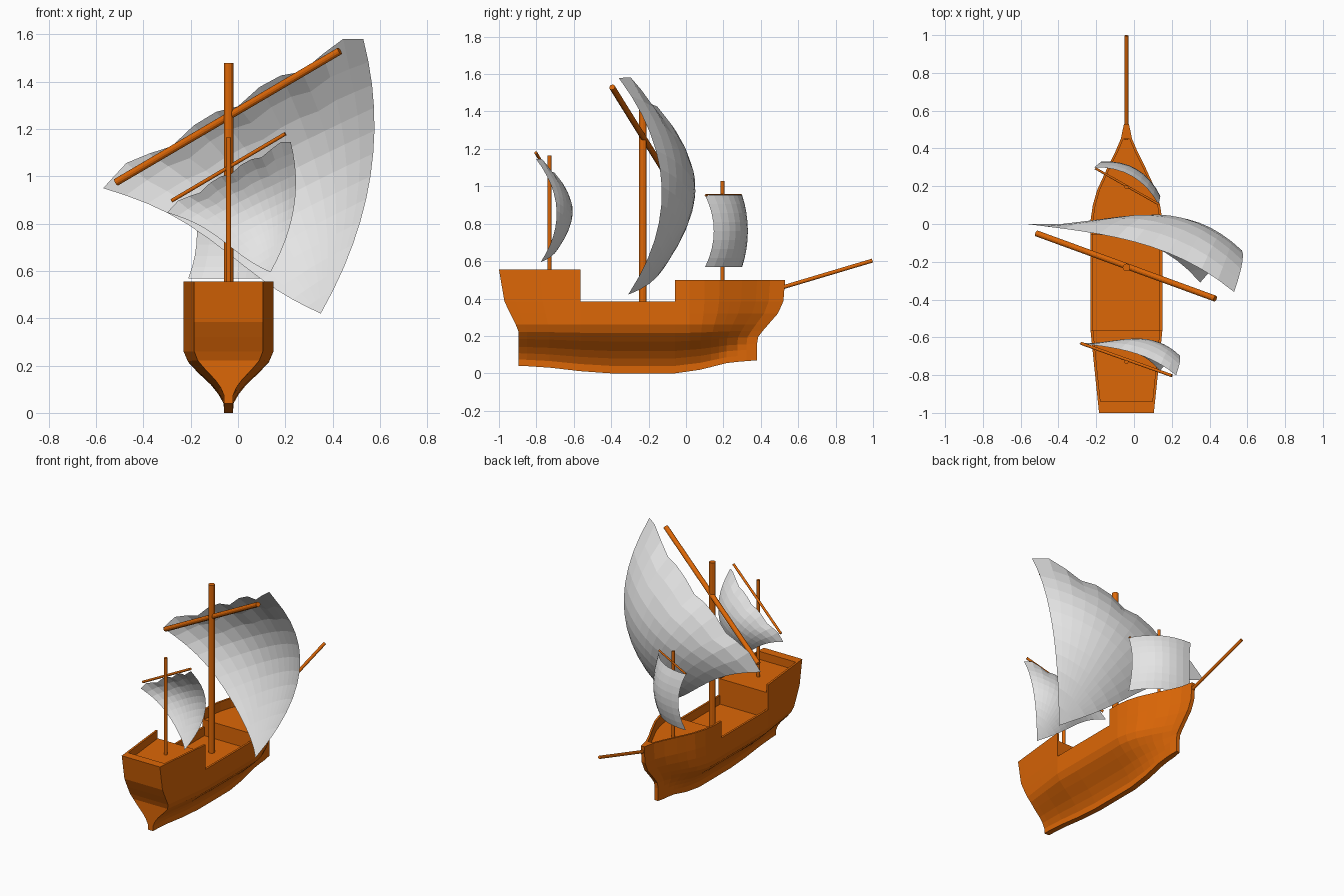
import bpy, bmesh, math
from mathutils import Vector

if "Cube" in bpy.data.objects:
    bpy.data.objects.remove(bpy.data.objects["Cube"])

CX = -0.04  # ship centre line


def material(name, rgb):
    m = bpy.data.materials.new(name)
    m.diffuse_color = (*rgb, 1)
    m.use_nodes = True
    m.node_tree.nodes["Principled BSDF"].inputs["Base Color"].default_value = m.diffuse_color
    return m


WOOD = material("orange wood", (0.72, 0.135, 0.002))
CLOTH = material("pale sailcloth", (0.78, 0.78, 0.78))


def finish(bm, name, mat, normals=True):
    bmesh.ops.remove_doubles(bm, verts=bm.verts, dist=1e-5)
    if normals:
        bmesh.ops.recalc_face_normals(bm, faces=bm.faces)
    me = bpy.data.meshes.new(name)
    bm.to_mesh(me)
    bm.free()
    me.materials.append(mat)
    ob = bpy.data.objects.new(name, me)
    bpy.context.collection.objects.link(ob)
    return ob


def interp(table, t):
    if t <= table[0][0]:
        return table[0][1]
    for (a, p), (b, q) in zip(table, table[1:]):
        if t <= b:
            return p + (q - p) * (t - a) / (b - a)
    return table[-1][1]


def add_quads(bm, rows):
    for a, b in zip(rows, rows[1:]):
        for k in range(len(a) - 1):
            bm.faces.new((a[k], a[k + 1], b[k + 1], b[k]))


# Hull: one loft with raised castles, bulwarks and sunken decks
STERN = [(0, -.895), (.23, -.895), (.38, -.97), (.555, -1)]
BOW = [(0, .38), (.16, .38), (.25, .43), (.33, .50), (.41, .53)]
KEEL = [(-.895, .04), (-.78, .036), (-.65, .022), (-.47, 0), (-.06, 0),
        (.08, .02), (.23, .058), (.38, .07)]
BEAM = [(-1, .145), (-.57, .19), (.02, .19), (.10, .178), (.18, .155), (.30, .10),
        (.38, .06), (.45, .03), (.53, .013)]
SECTION = [(0, .10), (.04, .11), (.08, .23), (.12, .40), (.17, .68), (.215, .9),
           (.26, 1), (.32, 1), (.385, 1)]
# station: y, rail height, deck height
STATIONS = [(-1, .555, .555), (-.94, .555, .555), (-.94, .555, .50), (-.78, .555, .50),
            (-.565, .555, .50), (-.565, .385, .325), (-.4, .385, .325), (-.2, .385, .325),
            (-.058, .385, .325), (-.058, .5, .435), (.02, .5, .435), (.10, .5, .435),
            (.18, .5, .435), (.24, .5, .435), (.30, .5, .435), (.38, .5, .435),
            (.45, .5, .435), (.45, .5, .5), (.53, .5, .5)]


def raked(y, z):
    if y < -.57:
        return -.57 + (y + .57) * (interp(STERN, z) + .57) / -.43
    if y > .02:
        return .02 + (y - .02) * (interp(BOW, z) - .02) / .51
    return y


def hull():
    bm = bmesh.new()
    rows = []
    for y, top, deck in STATIONS:
        hw = interp(BEAM, y)
        half = []
        for z, f in SECTION:
            yy = raked(y, z)
            lift = interp(KEEL, yy) * max(0, 1 - z / .26)
            half.append((max(hw * f, min(hw, .019)), yy, z + lift))
        yt = raked(y, top)
        inner = max(hw - .014, .004)
        half += [(hw, yt, top), (inner, yt, top), (inner, yt, deck)]
        loop = [(CX + x, b, c) for x, b, c in half]
        loop += [(CX - x, b, c) for x, b, c in reversed(half)]
        rows.append([bm.verts.new(p) for p in loop])
    add_quads(bm, [r + r[:1] for r in rows])
    for r in (rows[0], rows[-1]):  # transom and stem
        for k in range(len(r) // 2 - 1):
            bm.faces.new((r[k], r[k + 1], r[-2 - k], r[-1 - k]))
    return finish(bm, "hull", WOOD)


hull()


# Masts, yards and bowsprit
def spar(name, a, b, r, sides=12):
    a, b = Vector(a), Vector(b)
    bm = bmesh.new()
    bmesh.ops.create_cone(bm, cap_ends=True, segments=sides, radius1=r, radius2=r,
                          depth=(b - a).length)
    ob = finish(bm, name, WOOD)
    ob.rotation_mode = 'QUATERNION'
    ob.rotation_quaternion = (b - a).to_track_quat('Z', 'Y')
    ob.location = (a + b) / 2


spar("main_mast", (CX, -.23, .32), (CX, -.23, 1.48), .02)
spar("aft_mast", (CX, -.73, .49), (CX, -.73, 1.165), .0105)
spar("fore_mast", (CX, .195, .42), (CX, .195, 1.028), .0105)
spar("bowsprit", (CX, .45, .44), (CX, .997, .603), .0105)
spar("main_yard", (-.515, -.05, .975), (.43, -.395, 1.53), .016)
spar("aft_yard", (-.28, -.632, .897), (.20, -.803, 1.18), .008)
spar("fore_yard", (-.205, .295, .952), (.13, .105, .952), .006)


# Lateen sails: curved triangular patch from head (yard side) down to the clew
def lateen(name, scale, offset, n=12):
    L, R, C = Vector((-.57, 0, .95)), Vector((.53, -.36, 1.58)), Vector((.35, -.31, .42))

    def control(mid, a, b):
        return 2 * Vector(mid) - (a + b) / 2
    LR = control((0, -.06, 1.31), L, R)
    RC = control((.56, -.13, 1.0), R, C)
    CL = control((-.05, -.03, .68), C, L)
    bm = bmesh.new()
    rows = []
    for j in range(n + 1):
        row = []
        for i in range(n + 1):
            s, w = i / n, j / n
            u, v = (1 - w) * (1 - s), (1 - w) * s
            p = (L * u * u + R * v * v + C * w * w
                 + 2 * (LR * u * v + RC * v * w + CL * w * u))
            # belly, with the narrow side pulled back
            p.y += 27 * u * v * w * .088 - 6.75 * u * u * (1 - u) * .04
            # wavy lower edge
            p.z += .03 * math.sin(2 * math.pi * w) * (1 - s) ** 2
            # scalloped head between lashings
            p.z += .035 * (abs(math.sin(4 * math.pi * s)) - .4) * max(0, 1 - 4 * w) * min(1, 8 * s * (1 - s))
            # blunt raised corners at both ends of the head
            if j == 0 and i in (1, n - 1):
                p.z += .03
            row.append(bm.verts.new(p * scale + Vector(offset)))
        rows.append(row)
    add_quads(bm, rows)
    finish(bm, name, CLOTH)


lateen("main_sail", 1, (0, 0, 0))
lateen("aft_sail", .475, (-.029, -.63, .395))


# Square fore sail bellied forward of its yard
def fore_sail(n=8):
    A, B = Vector((-.21, .30, 0)), Vector((.13, .102, 0))
    out = Vector((.51, .86, 0))
    bm = bmesh.new()
    rows = []
    for j in range(n + 1):
        row = []
        for i in range(n + 1):
            u, v = i / n, j / n
            waist = 4 * v * (1 - v)
            p = A.lerp(B, .5 + (u - .5) * (1 - .08 * waist))
            p += out * (.06 * 4 * u * (1 - u) + .045 * waist)
            p.z = .953 - .385 * v
            row.append(bm.verts.new(p))
        rows.append(row)
    add_quads(bm, rows)
    finish(bm, "fore_sail", CLOTH)


fore_sail()
